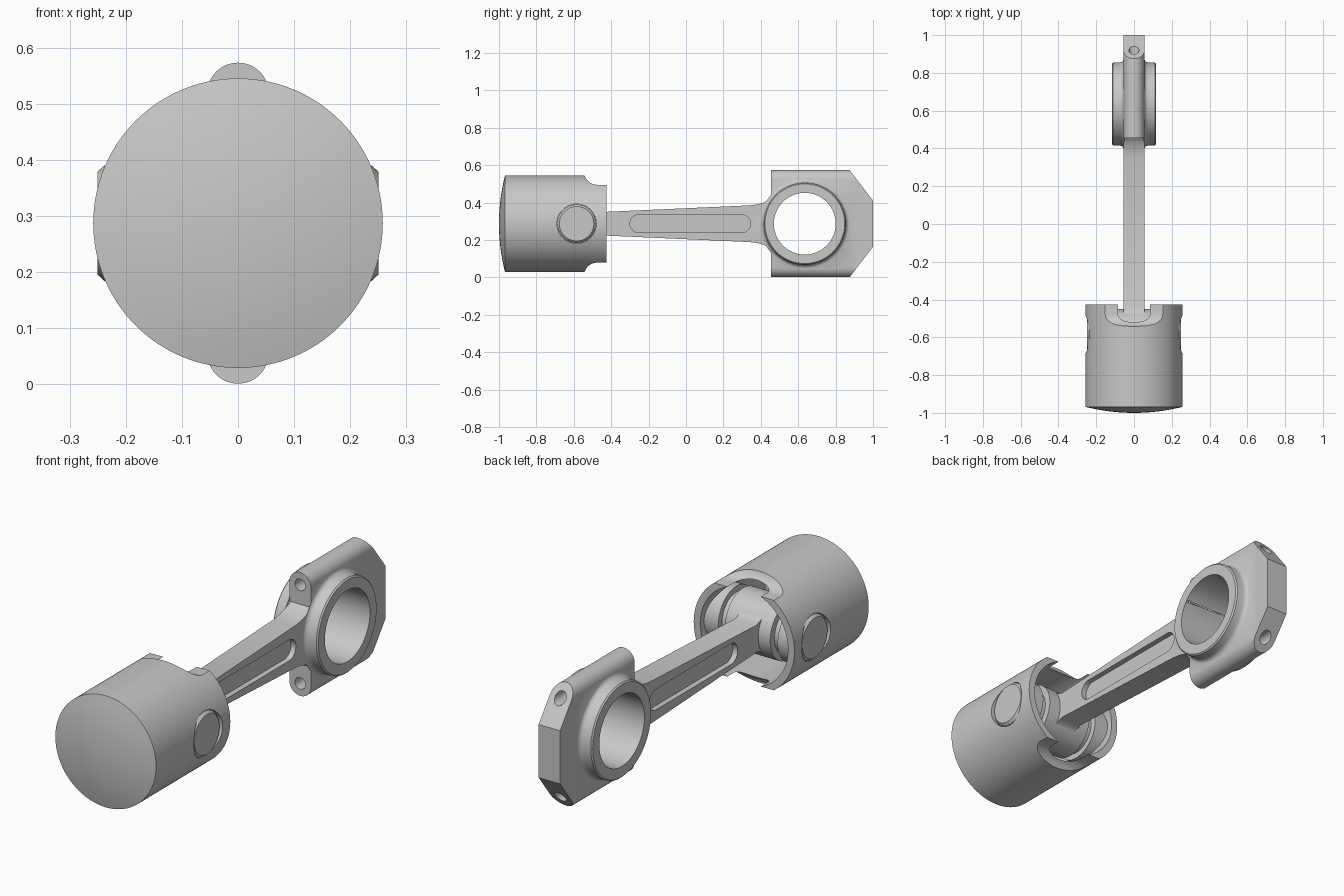
import bpy, bmesh, math
from mathutils import Vector

if "Cube" in bpy.data.objects:
    bpy.data.objects.remove(bpy.data.objects["Cube"])

CZ = 0.287          # height of the common centre plane
PIN_Y, BIG_Y = -0.585, 0.635

metal = bpy.data.materials.new("grey metal")
metal.diffuse_color = (0.58, 0.58, 0.58, 1)
metal.use_nodes = True
metal.node_tree.nodes["Principled BSDF"].inputs["Base Color"].default_value = metal.diffuse_color


def place(axis, t, a, b):
    return Vector((t, a, b + CZ)) if axis == 'x' else Vector((a, t, b + CZ))


def finish(name, bm):
    bmesh.ops.remove_doubles(bm, verts=bm.verts, dist=1e-5)
    bmesh.ops.recalc_face_normals(bm, faces=bm.faces)
    me = bpy.data.meshes.new(name)
    bm.to_mesh(me)
    bm.free()
    me.materials.append(metal)
    ob = bpy.data.objects.new(name, me)
    bpy.context.collection.objects.link(ob)
    return ob


def prism(name, pts, axis, lo, hi):
    """Extrude a 2D outline along an axis."""
    bm = bmesh.new()
    rings = [[bm.verts.new(place(axis, t, a, b)) for a, b in pts] for t in (lo, hi)]
    n = len(pts)
    bm.faces.new(rings[0])
    bm.faces.new(rings[1])
    for i in range(n):
        j = (i + 1) % n
        bm.faces.new((rings[0][i], rings[0][j], rings[1][j], rings[1][i]))
    return finish(name, bm)


def lathe(name, prof, axis, ca=0, cb=0, n=96):
    """Revolve (position, radius) points that start and end on the axis."""
    bm = bmesh.new()
    rings = []
    for t, r in prof:
        if r == 0:
            rings.append([bm.verts.new(place(axis, t, ca, cb))] * n)
        else:
            rings.append([bm.verts.new(place(axis, t, ca + r * math.cos(2 * math.pi * i / n),
                                             cb + r * math.sin(2 * math.pi * i / n)))
                          for i in range(n)])
    for p, q in zip(rings, rings[1:]):
        for i in range(n):
            j = (i + 1) % n
            quad = list(dict.fromkeys((p[i], p[j], q[j], q[i])))
            if len(quad) > 2:
                bm.faces.new(quad)
    return finish(name, bm)


def rod(name, axis, lo, hi, r, ca=0, cb=0, n=96):
    return lathe(name, [(lo, 0), (lo, r), (hi, r), (hi, 0)], axis, ca, cb, n)


def boolean(ob, other, op):
    m = ob.modifiers.new("bool", 'BOOLEAN')
    m.operation, m.object, m.solver = op, other, 'EXACT'
    bpy.context.view_layer.objects.active = ob
    bpy.ops.object.modifier_apply(modifier=m.name)
    bpy.data.objects.remove(other, do_unlink=True)


def arc(ca, cb, r, a0, a1, n):
    return [(ca + r * math.cos(math.radians(a0 + (a1 - a0) * i / n)),
             cb + r * math.sin(math.radians(a0 + (a1 - a0) * i / n))) for i in range(n + 1)]


# piston: hollow cup with a domed crown
dome = [(-1 + 0.032 * (k / 8) ** 2, 0.258 * k / 8) for k in range(9)]
piston = lathe("piston", dome + [(-0.425, 0.258), (-0.425, 0.225), (-0.9, 0.225), (-0.9, 0)],
               'y', n=128)

# pin bosses inside the skirt
for s in (-1, 1):
    boss = rod("boss", 'x', *sorted((s * 0.152, s * 0.27)), 0.132, PIN_Y)
    boolean(boss, rod("limit", 'y', -0.95, -0.3, 0.241, n=128), 'INTERSECT')
    boolean(piston, boss, 'UNION')

# skirt scoops above and below, then the pin hole
for s in (-1, 1):
    scoop = arc(-0.475, 0.278, 0.07, 163, 270, 10) + [(-0.4, 0.208), (-0.4, 0.3), (-0.543, 0.3)]
    boolean(piston, prism("scoop", [(y, s * z) for y, z in scoop], 'x', -0.3, 0.3), 'DIFFERENCE')
boolean(piston, rod("pin_hole", 'x', -0.3, 0.3, 0.105, PIN_Y), 'DIFFERENCE')

# wrist pin with chamfered ends
pin = lathe("wrist_pin", [(-0.25, 0), (-0.25, 0.092), (-0.238, 0.103),
                          (0.238, 0.103), (0.25, 0.092), (0.25, 0)], 'x', PIN_Y)

# connecting rod: side outline of shank and bearing block
upper = [(PIN_Y, 0.10), (-0.5, 0.10), (-0.47, 0.075), (-0.44, 0.063), (0.34, 0.098),
         (0.38, 0.103), (0.415, 0.113), (0.44, 0.126), (0.455, 0.138),
         (0.455, 0.32), (0.849, 0.32), (0.875, 0.286), (1.0, 0.123)]
conrod = prism("connecting_rod", upper + [(y, -z) for y, z in reversed(upper)], 'x', -0.07, 0.07)

# rounded cross-section of the block edges
hw = 0.055
section = arc(0, 0.286 - hw, hw, 0, 180, 24) + arc(0, -0.286 + hw, hw, 180, 360, 24)
boolean(conrod, prism("section", section, 'y', -0.8, 1.2), 'INTERSECT')

# small end and big end rings, the latter with a fillet at its root
boolean(conrod, rod("small_end", 'x', -0.116, 0.116, 0.135, PIN_Y), 'UNION')
half = [(0.116, 0), (0.116, 0.213), (0.110, 0.219), (0.075, 0.22), (0.065, 0.223),
        (0.058, 0.230), (0.054, 0.238), (0.045, 0.215)]
boolean(conrod, lathe("big_end", half + [(-x, r) for x, r in reversed(half)], 'x', BIG_Y, n=128),
        'UNION')
boolean(conrod, rod("bore", 'x', -0.3, 0.3, 0.165, BIG_Y, n=128), 'DIFFERENCE')
boolean(conrod, rod("pin_bore", 'x', -0.3, 0.3, 0.1035, PIN_Y), 'DIFFERENCE')

# lightening pockets and bolt holes
for s in (-1, 1):
    slot = arc(0.297, 0, 0.048, -90, 90, 16) + arc(-0.252, 0, 0.048, 90, 270, 16)
    boolean(conrod, prism("pocket", slot, 'x', *sorted((s * 0.03, s * 0.1))), 'DIFFERENCE')
    boolean(conrod, rod("bolt_hole", 'y', 0.4, 1.1, 0.027, 0, s * 0.228, 32), 'DIFFERENCE')

# smooth shading with crisp edges
for ob in (piston, pin, conrod):
    bpy.ops.object.select_all(action='DESELECT')
    ob.select_set(True)
    bpy.context.view_layer.objects.active = ob
    bpy.ops.object.shade_smooth_by_angle(angle=math.radians(30))
